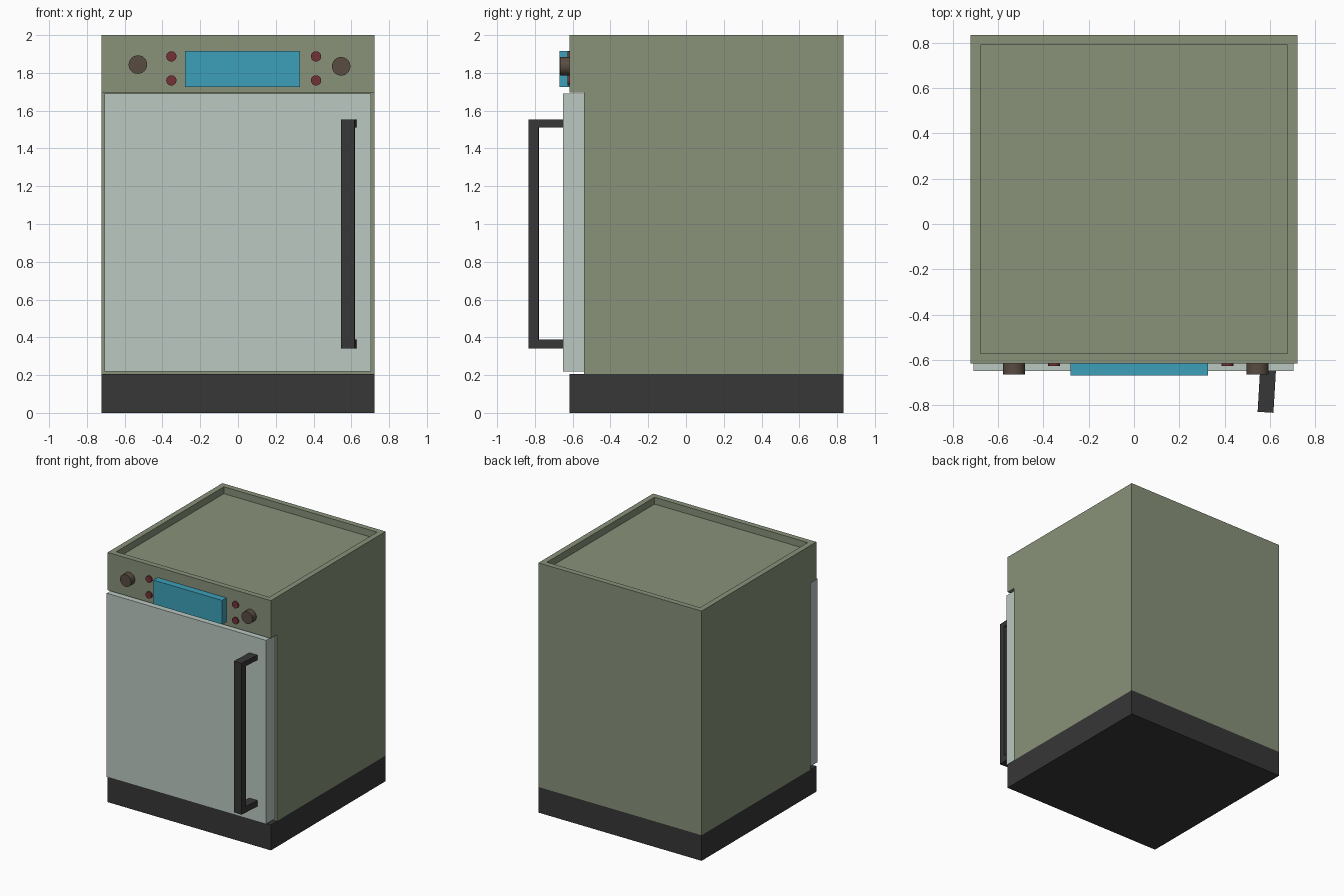
import bpy, bmesh, math
from mathutils import Matrix

if "Cube" in bpy.data.objects:
    bpy.data.objects.remove(bpy.data.objects["Cube"])


def material(name, rgb):
    m = bpy.data.materials.new(name)
    m.diffuse_color = (*rgb, 1)
    m.use_nodes = True
    m.node_tree.nodes["Principled BSDF"].inputs["Base Color"].default_value = m.diffuse_color
    return m


OLIVE = material("olive_enamel", (0.246, 0.287, 0.195))
PALE = material("pale_door", (0.49, 0.578, 0.527))
DARK = material("dark_trim", (0.037, 0.038, 0.037))
BLUE = material("display_blue", (0.045, 0.352, 0.485))
BROWN = material("knob_brown", (0.098, 0.072, 0.054))
RED = material("button_red", (0.17, 0.032, 0.038))


def finish(name, bm, mat):
    bmesh.ops.recalc_face_normals(bm, faces=bm.faces)
    me = bpy.data.meshes.new(name)
    bm.to_mesh(me)
    bm.free()
    me.materials.append(mat)
    ob = bpy.data.objects.new(name, me)
    bpy.context.collection.objects.link(ob)
    return ob


def side_profile(yz, x0, x1):
    """Extrude a (y, z) outline along x."""
    bm = bmesh.new()
    face = bm.faces.new([bm.verts.new((x0, y, z)) for y, z in yz])
    new = bmesh.ops.extrude_face_region(bm, geom=[face])["geom"]
    bmesh.ops.translate(bm, vec=(x1 - x0, 0, 0),
                        verts=[v for v in new if isinstance(v, bmesh.types.BMVert)])
    bmesh.ops.recalc_face_normals(bm, faces=bm.faces)
    return bm


def box(name, x, y, z, mat):
    yz = [(y[0], z[0]), (y[1], z[0]), (y[1], z[1]), (y[0], z[1])]
    return finish(name, side_profile(yz, *x), mat)


def disc(name, x, z, radius, y_front, mat):
    """Round control pointing towards the front, sunk slightly into the panel."""
    y_back = FRONT + 0.005
    bm = bmesh.new()
    bmesh.ops.create_cone(
        bm, cap_ends=True, segments=32, radius1=radius, radius2=radius,
        depth=y_back - y_front,
        matrix=Matrix.Translation((x, (y_front + y_back) / 2, z))
        @ Matrix.Rotation(math.pi / 2, 4, 'X'))
    ob = finish(name, bm, mat)
    bpy.ops.object.select_all(action='DESELECT')
    ob.select_set(True)
    bpy.context.view_layer.objects.active = ob
    bpy.ops.object.shade_smooth_by_angle(angle=math.radians(40))


W, FRONT, BACK, DOOR_BACK = 0.723, -0.616, 0.835, -0.54

# Cabinet: overhanging control panel and a sunken top tray
bm = side_profile([(DOOR_BACK, 0.205), (BACK, 0.205), (BACK, 2.0), (FRONT, 2.0),
                   (FRONT, 1.697), (DOOR_BACK, 1.697)], -W, W)
top = max(bm.faces, key=lambda f: f.calc_center_median().z)
bmesh.ops.inset_region(bm, faces=[top], thickness=0.063)
new = bmesh.ops.extrude_face_region(bm, geom=[top])["geom"]
bmesh.ops.translate(bm, vec=(0, 0, -0.055),
                    verts=[v for v in new if isinstance(v, bmesh.types.BMVert)])
if top.is_valid:
    bm.faces.remove(top)
finish("cabinet", bm, OLIVE)

# Plinth, door and display
box("plinth", (-W, W), (FRONT, BACK), (0, 0.205), DARK)
box("door", (-0.708, 0.704), (-0.65, DOOR_BACK), (0.218, 1.69), PALE)
box("display", (-0.281, 0.328), (-0.67, FRONT + 0.005), (1.725, 1.917), BLUE)

# Knobs and indicator buttons
for side, x, z in (("left", -0.53, 1.844), ("right", 0.546, 1.835)):
    disc("knob_" + side, x, z, 0.049, -0.666, BROWN)
for side, x in (("left", -0.353), ("right", 0.413)):
    for level, z in (("upper", 1.887), ("lower", 1.76)):
        disc(f"button_{side}_{level}", x, z, 0.027, -0.628, RED)

# Door handle: one bracket outline, turned slightly about z
handle = finish("door_handle", side_profile(
    [(0, 0.34), (0.19, 0.34), (0.19, 0.388), (0.052, 0.388),
     (0.052, 1.512), (0.19, 1.512), (0.19, 1.552), (0, 1.552)], -0.035, 0.035), DARK)
handle.location = (0.581, -0.832, 0)
handle.rotation_euler.z = math.radians(-3.4)
